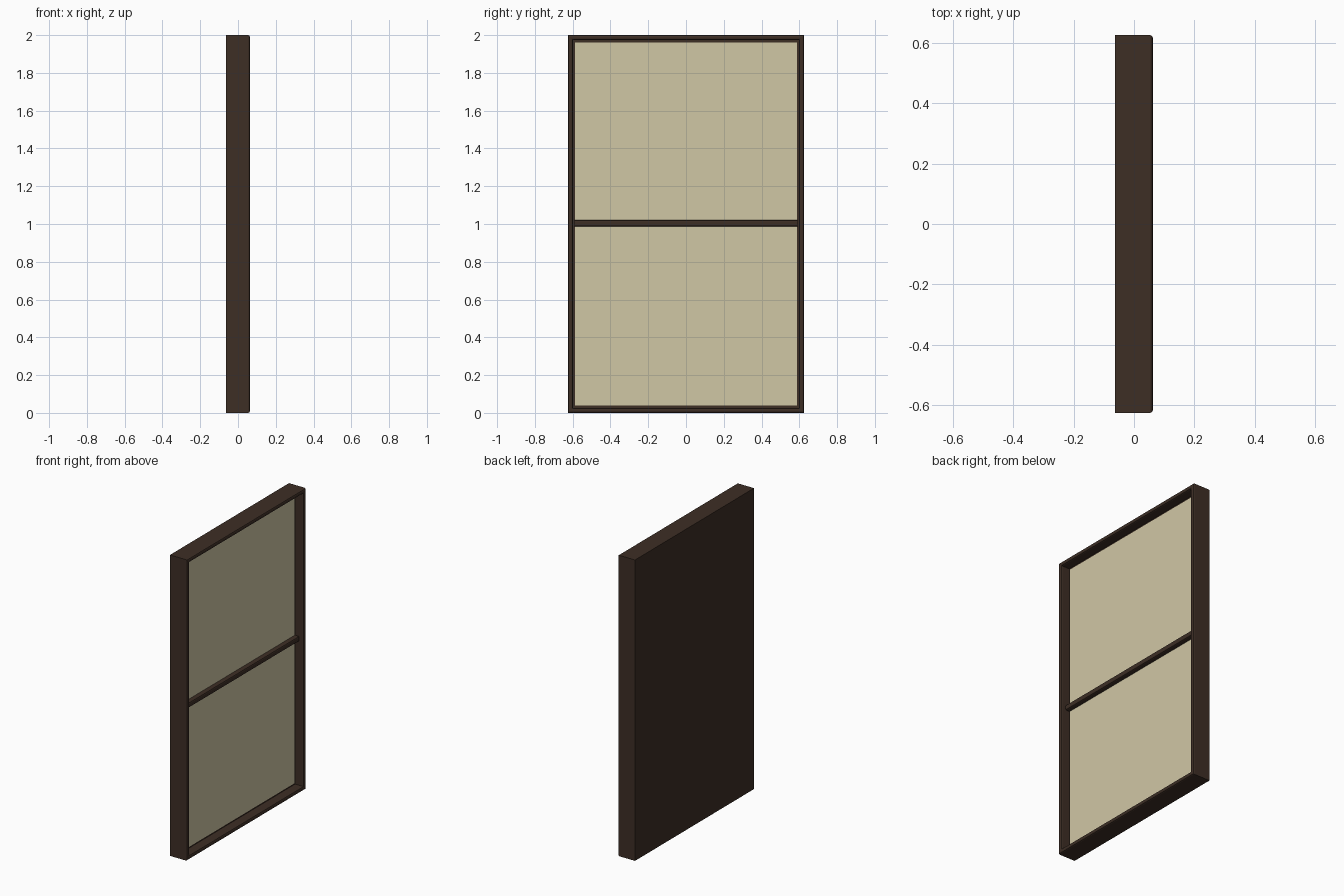
import bpy, bmesh

if "Cube" in bpy.data.objects:
    bpy.data.objects.remove(bpy.data.objects["Cube"])

D, W, H = 0.125, 1.25, 2.0      # depth (x), width (y), height (z)
RAIL = 0.038                    # frame face width
PANEL_X = 0.005                 # recessed panel surface
BEVEL = 0.009


def material(name, rgb):
    def lin(v):
        v /= 255
        return v / 12.92 if v <= 0.04045 else ((v + 0.055) / 1.055) ** 2.4
    m = bpy.data.materials.new(name)
    m.diffuse_color = (*[lin(c) for c in rgb], 1)
    m.use_nodes = True
    m.node_tree.nodes["Principled BSDF"].inputs["Base Color"].default_value = m.diffuse_color
    return m


def box_bmesh(lo, hi):
    bm = bmesh.new()
    bmesh.ops.create_cube(bm, size=1)
    for v in bm.verts:
        for i in range(3):
            v.co[i] = lo[i] if v.co[i] < 0 else hi[i]
    return bm


def finish(bm, name, mat):
    bmesh.ops.recalc_face_normals(bm, faces=bm.faces)
    mesh = bpy.data.meshes.new(name)
    bm.to_mesh(mesh)
    bm.free()
    mesh.materials.append(mat)
    ob = bpy.data.objects.new(name, mesh)
    bpy.context.collection.objects.link(ob)
    return ob


wood = material("dark brown wood", (61, 46, 37))
paper = material("cream paper", (208, 199, 165))

# Frame: closed-back tray, recessed on the +x side, with eased rim edges
bm = box_bmesh((-D / 2, -W / 2, 0), (D / 2, W / 2, H))
front = max(bm.faces, key=lambda f: f.calc_center_median().x)
bmesh.ops.inset_region(bm, faces=[front], thickness=RAIL)
floor = bmesh.ops.extrude_discrete_faces(bm, faces=[front])["faces"][0]
for v in floor.verts:
    v.co.x = PANEL_X - 0.004
bm.normal_update()
rim = [e for e in bm.edges
       if all(v.co.x > D / 2 - 1e-4 for v in e.verts)
       and any(abs(f.normal.x) < 0.5 for f in e.link_faces)]
bmesh.ops.bevel(bm, geom=rim, offset=BEVEL, segments=2, profile=0.5,
                affect='EDGES')
finish(bm, "frame", wood)

# Cream panel lying in the recess
y_in = W / 2 - RAIL
finish(box_bmesh((PANEL_X - 0.006, -y_in, RAIL), (PANEL_X, y_in, H - RAIL)),
       "panel", paper)

# Middle bar with eased front edges
bm = box_bmesh((PANEL_X - 0.004, -y_in - 0.004, 0.987),
               (0.036, y_in + 0.004, 1.021))
edges = [e for e in bm.edges
         if all(v.co.x > 0.03 for v in e.verts)
         and abs(e.verts[0].co.y - e.verts[1].co.y) > 0.5]
bmesh.ops.bevel(bm, geom=edges, offset=0.008, segments=2, profile=0.5,
                affect='EDGES')
finish(bm, "middle_bar", wood)
